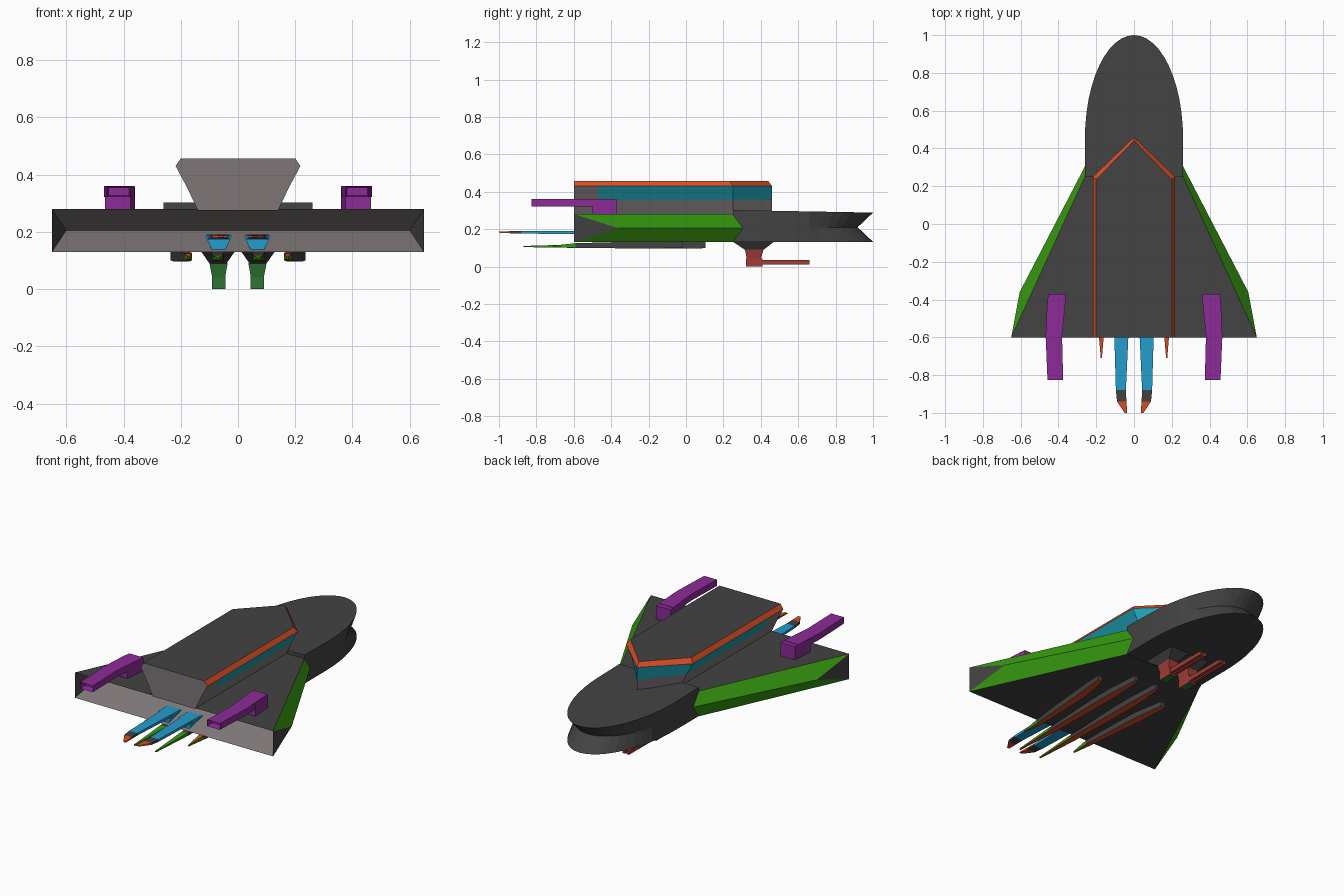
import bpy, bmesh, math

if "Cube" in bpy.data.objects:
    bpy.data.objects.remove(bpy.data.objects["Cube"])


def material(name, hex_code):
    m = bpy.data.materials.new(name)
    rgb = [int(hex_code[i:i + 2], 16) / 255 for i in (0, 2, 4)]
    m.diffuse_color = [c / 12.92 if c < 0.04 else ((c + 0.055) / 1.055) ** 2.4 for c in rgb] + [1]
    m.use_nodes = True
    m.node_tree.nodes["Principled BSDF"].inputs["Base Color"].default_value = m.diffuse_color
    return m


MATS = [material(*p) for p in (
    ("dark_hull", "434343"), ("warm_grey", "7E7677"), ("leaf_green", "379A10"),
    ("orange", "D84D26"), ("teal", "1F9DB0"), ("sky_blue", "249DCE"),
    ("purple", "8D2B98"), ("brick_red", "A03D37"), ("deep_green", "2F7233"))]
DARK, GREY, GREEN, ORANGE, TEAL, BLUE, PURPLE, RED, DEEP = range(9)


def build(name, verts, faces, rule):
    """Mesh whose face colour is rule(normal, centre) or one index."""
    bm = bmesh.new()
    vs = [bm.verts.new(v) for v in verts]
    for f in faces:
        bm.faces.new([vs[i] for i in f])
    bmesh.ops.recalc_face_normals(bm, faces=bm.faces)
    bm.normal_update()
    for f in bm.faces:
        f.material_index = rule(f.normal, f.calc_center_median()) if callable(rule) else rule
    me = bpy.data.meshes.new(name)
    bm.to_mesh(me)
    bm.free()
    for m in MATS:
        me.materials.append(m)
    ob = bpy.data.objects.new(name, me)
    bpy.context.collection.objects.link(ob)
    return ob


def loft(name, rings, rule):
    """Skin closed rings of equal length and cap both ends."""
    n = len(rings[0])
    faces = [list(range(n)), [(len(rings) - 1) * n + i for i in range(n)]]
    for r in range(len(rings) - 1):
        for i in range(n):
            j = (i + 1) % n
            faces.append([r * n + i, r * n + j, (r + 1) * n + j, (r + 1) * n + i])
    return build(name, [p for ring in rings for p in ring], faces, rule)


def beam(name, s, stations, rule):
    """Box section along y: stations are (y, x0, x1, z0, z1)."""
    return loft(name, [[(s * a, y, c), (s * b, y, c), (s * b, y, d), (s * a, y, d)]
                       for y, a, b, c, d in stations], rule)


def tower(name, s, stations, rule):
    """Box section along z: stations are (z, x0, x1, y0, y1)."""
    return loft(name, [[(s * a, c, z), (s * b, c, z), (s * b, d, z), (s * a, d, z)]
                       for z, a, b, c, d in stations], rule)


# Delta wing body: ridged green flanks and a V notch across the rear
half = [(.65, -.6, .28), (.26, .25, .28), (.65, -.6, .13), (.26, .25, .13),
        (.605, -.36, .205), (.26, .305, .205), (.6, -.46, .205)]
T0, T1, B0, B1, M0, M1, N = range(7)
faces = [[a, b, b + 7, a + 7] for a, b in
         ((T0, T1), (B0, B1), (T0, N), (B0, N), (T1, M1), (B1, M1))]
for o in (0, 7):
    faces += [[i + o for i in f] for f in
              ((T0, T1, M1, M0), (B0, B1, M1, M0), (T0, B0, M0), (T0, N, B0))]


def wing_rule(n, c):
    if abs(c.x) < .01:
        return GREY if c.y < -.5 else DARK
    return GREEN if c.y > -.3 else DARK


build("delta_wing_body", half + [(-x, y, z) for x, y, z in half], faces, wing_rule)

# Rounded nose with a dented middle edge
outline = [(.26, .25)] + [(.26 * math.cos(math.pi * i / 24), .45 + .55 * math.sin(math.pi * i / 24))
                          for i in range(25)] + [(-.26, .25)]
loft("nose", [
    [(x, y, .132) for x, y in outline],
    [(x * (.94 if y > .67 else 1), y - max(0, y - .67) * .25, .21) for x, y in outline],
    [(x, y, .302 - (y - .25) * .018) for x, y in outline]], DARK)


# Raised cabin with window band and orange rim
def cabin_ring(w, corner, tip, z):
    side = [(w, -.6), (w, -.47), (w, corner)]
    return [(x, y, z) for x, y in side + [(0, tip)] + [(-x, y) for x, y in side[::-1]]]


def cabin_rule(n, c):
    if abs(n.z) > .95:
        return DARK
    if n.y < -.9:
        return GREY
    if c.z > .43:
        return ORANGE
    return TEAL if c.z > .36 and c.y > -.45 else GREY


loft("cabin", [cabin_ring(.14, .25, .46, .275), cabin_ring(.178, .25, .46, .355),
               cabin_ring(.218, .25, .46, .43), cabin_ring(.2, .235, .44, .457)], cabin_rule)

for s, side in ((1, "right"), (-1, "left")):
    # Purple wing gun: block and slightly bent rear barrel with a hollow end
    beam(side + "_gun_block", s, [(-.37, .36, .455, .275, .358), (-.5, .375, .465, .275, .358)], PURPLE)
    barrel = beam(side + "_gun_barrel", s, [(-.40, .362, .457, .322, .36), (-.59, .381, .468, .322, .36),
                                            (-.825, .375, .458, .322, .36)], PURPLE)
    bm = bmesh.new()
    bm.from_mesh(barrel.data)
    end = [min(bm.faces, key=lambda f: f.calc_center_median().y)]
    bmesh.ops.inset_region(bm, faces=end, thickness=.008, depth=-.04)
    bm.to_mesh(barrel.data)
    bm.free()

    # Blue engine housing inside the notch, with its trailing blade and orange tip
    tower(side + "_engine_housing", s, [(.135, .045, .09, -.585, -.45),
                                        (.188, .02, .115, -.585, -.45)], BLUE)
    beam(side + "_engine_blade", s, [(-.5, .028, .108, .174, .19), (-.6, .03, .104, .174, .19),
                                     (-.88, .043, .096, .176, .19), (-.94, .04, .09, .178, .189),
                                     (-1.0, .036, .05, .181, .187)],
         lambda n, c: ORANGE if c.y < -.94 else DARK if c.y < -.88 else BLUE)

    # Long belly blades: dark sides, orange underside, green tips
    def blade_rule(n, c):
        if n.z < -.5:
            return ORANGE
        return GREEN if c.y < -.6 else DARK

    beam(side + "_inner_belly_blade", s, [(.105, .06, .08, .098, .135), (-.1, .05, .095, .096, .135),
                                          (-.6, .052, .088, .1, .118), (-.87, .066, .074, .104, .11)],
         blade_rule)
    beam(side + "_outer_belly_blade", s, [(-.02, .205, .235, .1, .135), (-.2, .175, .222, .096, .135),
                                          (-.59, .16, .186, .1, .125), (-.71, .17, .176, .105, .112)],
         lambda n, c: ORANGE if c.y < -.59 and n.z > .5 else blade_rule(n, c))

    # Belly cannon: pylon, neck, block and twin barrels
    tower(side + "_cannon_pylon", s, [(.14, .005, .135, .24, .48), (.09, .04, .1, .315, .415)], DARK)
    cannon_rule = lambda n, c: DEEP if n.y < -.5 else RED
    tower(side + "_cannon_neck", s, [(.092, .036, .1, .315, .415), (.04, .045, .09, .325, .4)], cannon_rule)
    tower(side + "_cannon_block", s, [(.042, .044, .091, .32, .41), (0, .044, .091, .32, .41)],
          lambda n, c: DEEP if n.y < -.5 or n.z < -.5 else RED)
    for k, x in enumerate((.047, .072)):
        beam(f"{side}_cannon_barrel_{k + 1}", s, [(.4, x, x + .016, .01, .036),
                                                  (.66, x, x + .016, .012, .034)], RED)
